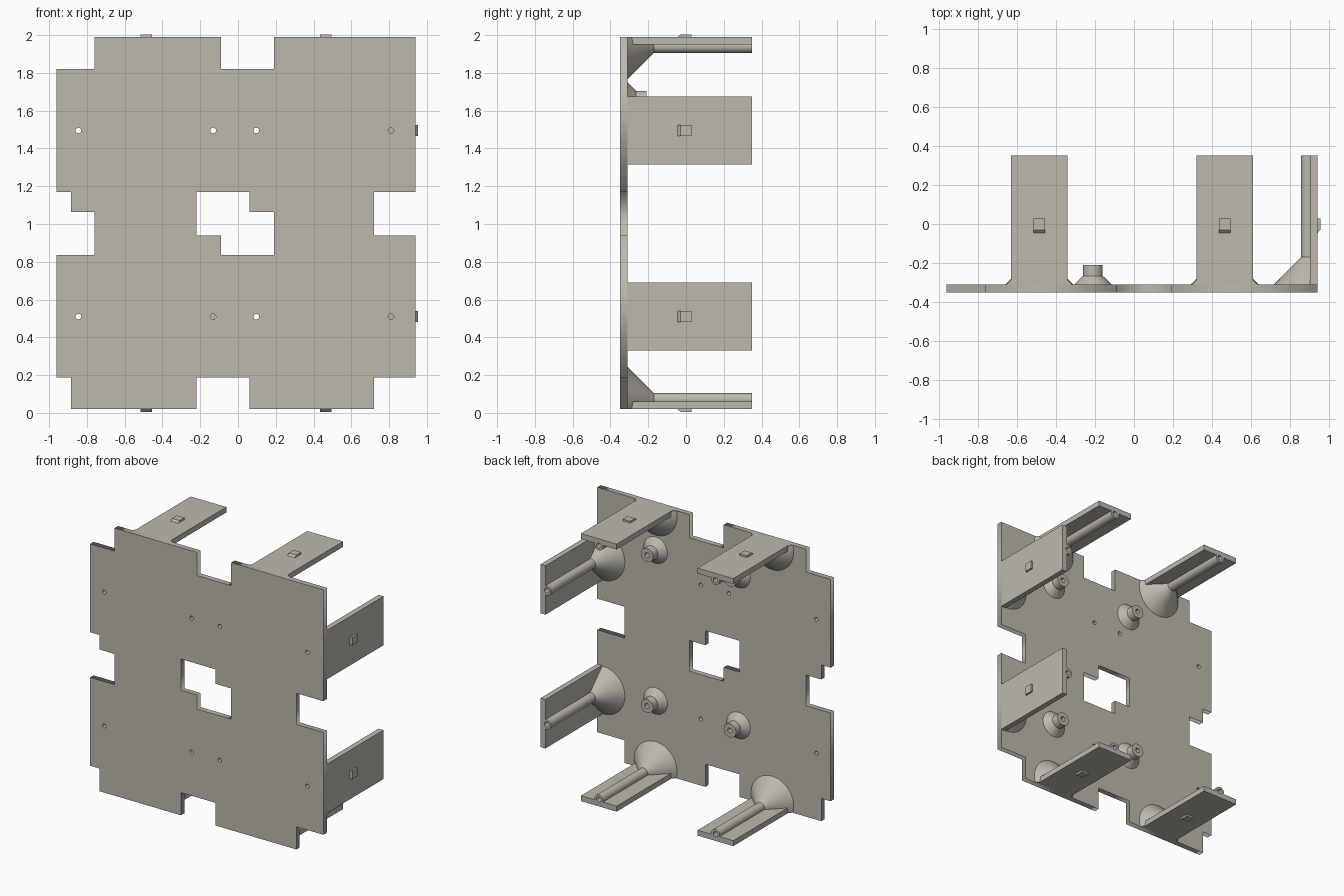
import bpy, bmesh, math
from mathutils import Vector, Matrix

if "Cube" in bpy.data.objects:
    bpy.data.objects.remove(bpy.data.objects["Cube"])

mat = bpy.data.materials.new("warm_grey_plastic")
mat.diffuse_color = (0.51, 0.485, 0.43, 1)
mat.use_nodes = True
mat.node_tree.nodes["Principled BSDF"].inputs["Base Color"].default_value = mat.diffuse_color

BACK, END = -0.31, 0.35      # rear face of the panel, free end of the tabs


def finish(name, bm, matrix=Matrix()):
    bmesh.ops.transform(bm, matrix=matrix, verts=bm.verts)
    bmesh.ops.recalc_face_normals(bm, faces=bm.faces)
    me = bpy.data.meshes.new(name)
    bm.to_mesh(me)
    bm.free()
    ob = bpy.data.objects.new(name, me)
    bpy.context.collection.objects.link(ob)
    me.materials.append(mat)
    bpy.ops.object.select_all(action='DESELECT')
    bpy.context.view_layer.objects.active = ob
    ob.select_set(True)
    bpy.ops.object.shade_smooth_by_angle(angle=math.radians(30))
    return ob


def lathe(profile, w=0.0):
    """Turn (radius, y) points around a y-directed axis at height w."""
    bm = bmesh.new()
    vs = [bm.verts.new((r, y, w)) for r, y in profile]
    es = [bm.edges.new(p) for p in zip(vs, vs[1:])]
    bmesh.ops.spin(bm, geom=vs + es, cent=(0, 0, w), axis=(0, 1, 0),
                   angle=2 * math.pi, steps=40)
    bmesh.ops.remove_doubles(bm, verts=bm.verts, dist=1e-5)
    return bm


def prism(points, offset):
    """Extrude a closed polygon of 3D points along an offset."""
    bm = bmesh.new()
    f = bm.faces.new([bm.verts.new(p) for p in points])
    r = bmesh.ops.extrude_face_region(bm, geom=[f])
    bmesh.ops.translate(bm, vec=offset,
                        verts=[v for v in r['geom'] if isinstance(v, bmesh.types.BMVert)])
    return bm


# Panel with interlocking edge notches, a stepped window and small holes
outline = [(-.76, 1.99), (-.09, 1.99), (-.09, 1.82), (.19, 1.82), (.19, 1.99), (.94, 1.99),
           (.94, 1.17), (.72, 1.17), (.72, .94), (.94, .94), (.94, .187), (.72, .187),
           (.72, .02), (.06, .02), (.06, .187), (-.22, .187), (-.22, .02), (-.885, .02),
           (-.885, .187), (-.96, .187), (-.96, .837), (-.76, .837), (-.76, 1.063),
           (-.885, 1.063), (-.885, 1.17), (-.96, 1.17), (-.96, 1.82), (-.76, 1.82)]
window = [(-.22, 1.17), (.06, 1.17), (.06, 1.063), (.19, 1.063), (.19, .837),
          (-.09, .837), (-.09, .94), (-.22, .94)]
loops = [outline, window]
for hx in (-.845, -.132, .097, .81):
    for hz in (.51, 1.495):
        loops.append([(hx + .015 * math.cos(a * math.pi / 8),
                       hz + .015 * math.sin(a * math.pi / 8)) for a in range(16)])
cu = bpy.data.curves.new("panel", 'CURVE')
cu.dimensions, cu.fill_mode, cu.extrude = '2D', 'BOTH', 0.02
for pts in loops:
    s = cu.splines.new('POLY')
    s.points.add(len(pts) - 1)
    for p, (x, z) in zip(s.points, pts):
        p.co = (x, z, 0, 1)
    s.use_cyclic_u = True
panel = bpy.data.objects.new("panel", cu)
panel.location.y = BACK - 0.02
panel.rotation_euler.x = math.pi / 2
bpy.context.collection.objects.link(panel)
bpy.context.view_layer.objects.active = panel
panel.select_set(True)
bpy.ops.object.convert(target='MESH')
panel.data.materials.clear()
panel.data.materials.append(mat)


def bracket(side, centre, u, w, half):
    """Tab with screw tube, flared foot and clip; u = width axis, w = outward axis."""
    m = Matrix.Translation(centre) @ Matrix((u, (0, 1, 0), w)).transposed().to_4x4()
    axis, t = -0.05, 0.04
    # flat tab, grooved on its inner face where the tube sits
    a0 = math.asin((axis + t) / 0.03) if abs(axis + t) < 0.03 else 0
    start = -a0
    groove = []
    for i in range(13):
        a = start + (math.pi - 2 * start) * i / 12
        groove.append((0.03 * math.cos(a), BACK, axis + 0.03 * math.sin(a)))
    section = [(-half, BACK, -t), (-half, BACK, 0), (half, BACK, 0), (half, BACK, -t)]
    finish(side + "_tab", prism(section + groove, (0, END - BACK, 0)), m)
    # screw tube with flared foot, cut flush with the outer face
    bm = lathe([(0, BACK), (.175, BACK), (.035, -.17), (.035, END),
                (.018, END), (.018, -.15), (0, -.15)], axis)
    cut = bmesh.ops.bisect_plane(bm, geom=bm.verts[:] + bm.edges[:] + bm.faces[:],
                                 plane_co=(0, 0, -0.0005), plane_no=(0, 0, 1),
                                 clear_outer=True)['geom_cut']
    bmesh.ops.edgeloop_fill(bm, edges=[e for e in cut if isinstance(e, bmesh.types.BMEdge)])
    finish(side + "_screw_tube", bm, m)
    # snap clip with a sloped leading side
    ramp = [(-.03, -.045, -.005), (-.03, -.045, 0), (-.03, -.03, .014),
            (-.03, .028, .014), (-.03, .028, -.005)]
    finish(side + "_clip", prism(ramp, (.06, 0, 0)), m)


X, Z = Vector((1, 0, 0)), Vector((0, 0, 1))
for cx in (-.485, .465):
    bracket("top", (cx, 0, 1.99), X, Z, .145)
    bracket("bottom", (cx, 0, .02), X, -Z, .145)
for cz in (.51, 1.495):
    bracket("right", (.94, 0, cz), Z, X, .18)

# Standoffs on the rear face
for sx in (-.21, .465):
    for sz in (.545, 1.655):
        finish("standoff", lathe([(.097, BACK), (.05, -.265), (.05, -.21),
                                  (.018, -.21), (.018, BACK)]),
               Matrix.Translation((sx, 0, sz)))
